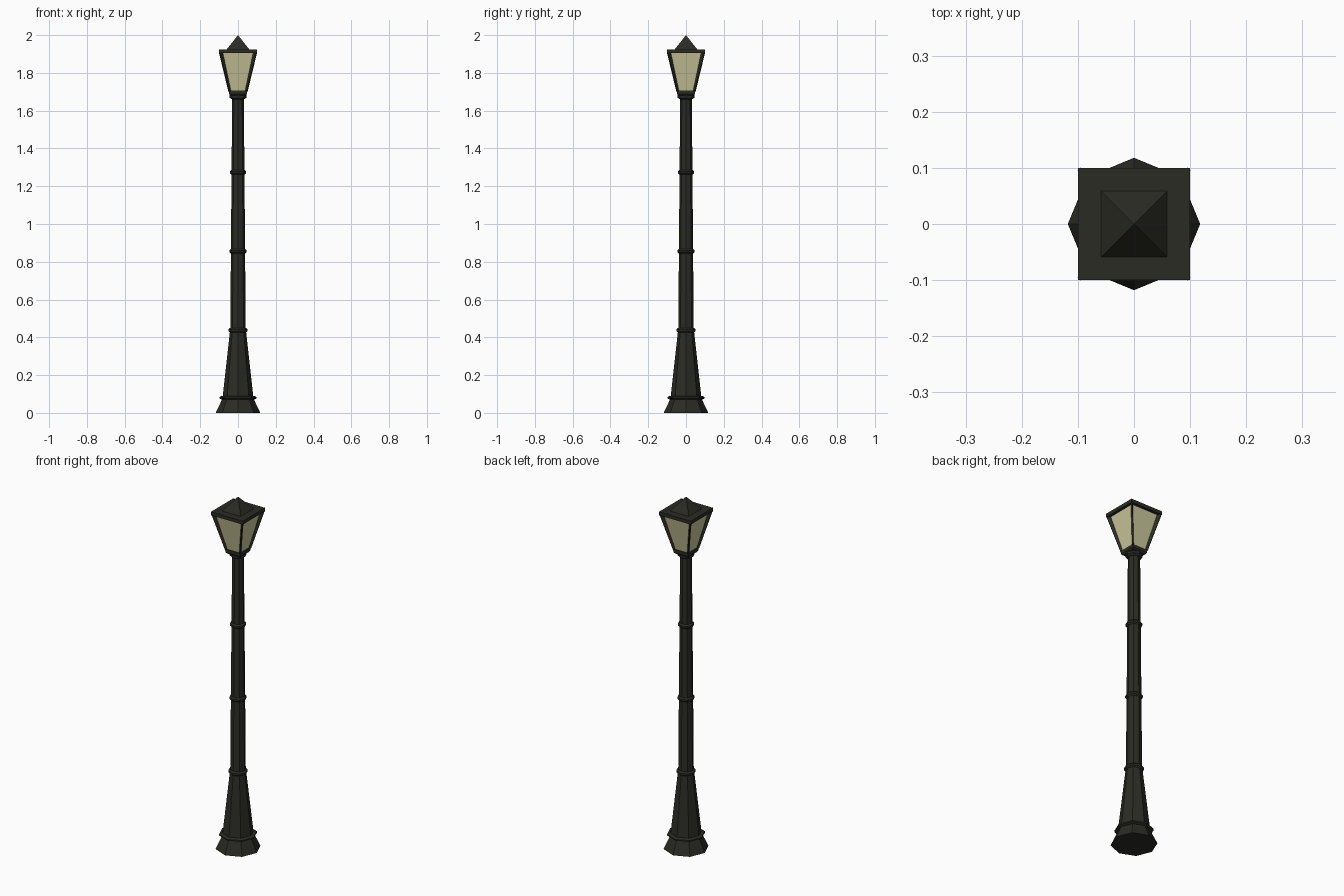
import bpy, bmesh
from math import cos, sin, pi, sqrt

if "Cube" in bpy.data.objects:
    bpy.data.objects.remove(bpy.data.objects["Cube"])


def material(name, color):
    m = bpy.data.materials.new(name)
    m.diffuse_color = (*color, 1)
    m.use_nodes = True
    m.node_tree.nodes["Principled BSDF"].inputs["Base Color"].default_value = m.diffuse_color
    return m


IRON = material("dark_iron", (0.024, 0.024, 0.018))
GLASS = material("warm_glass", (0.60, 0.58, 0.33))


def finish(name, bm, mat):
    bmesh.ops.recalc_face_normals(bm, faces=bm.faces)
    me = bpy.data.meshes.new(name)
    bm.to_mesh(me)
    bm.free()
    me.materials.append(mat)
    ob = bpy.data.objects.new(name, me)
    bpy.context.collection.objects.link(ob)
    return ob


def lathe(name, profile, sides=8, mat=IRON, turn=0.0):
    """Stack of polygon rings (radius, z), capped at both ends; radius 0 makes a tip."""
    bm = bmesh.new()
    rings = []
    for r, z in profile:
        n = sides if r > 0 else 1
        rings.append([bm.verts.new((r * cos(turn + 2 * pi * i / sides),
                                    r * sin(turn + 2 * pi * i / sides), z)) for i in range(n)])
    for a, b in zip(rings, rings[1:]):
        for i in range(sides):
            j = (i + 1) % sides
            if len(b) == 1:
                bm.faces.new((a[i], a[j], b[0]))
            else:
                bm.faces.new((a[i], a[j], b[j], b[i]))
    for ring in (rings[0], rings[-1]):
        if len(ring) > 2:
            bm.faces.new(ring)
    return finish(name, bm, mat)


def square(name, profile, mat=IRON):
    """Square stack given as (half width, z)."""
    return lathe(name, [(h * sqrt(2), z) for h, z in profile], 4, mat, pi / 4)


def band(name, r, z, h, depth):
    """Chamfered octagonal ring around the post."""
    lathe(name, [(r - depth, z - h / 2), (r, z - h / 5), (r, z + h / 5), (r - depth, z + h / 2)])


# Flared foot and tapered pedestal
lathe("foot", [(0.118, 0), (0.084, 0.072)])
lathe("pedestal", [(0.083, 0.07), (0.043, 0.43)])

# Slender post
lathe("post", [(0.041, 0.42), (0.031, 1.67)])

# Decorative bands
band("foot_band", 0.099, 0.08, 0.018, 0.012)
band("lower_band", 0.051, 0.437, 0.025, 0.009)
band("middle_band", 0.045, 0.856, 0.025, 0.008)
band("upper_band", 0.043, 1.274, 0.025, 0.008)

# Collar and lantern seat
lathe("lantern_collar", [(0.032, 1.66), (0.044, 1.668), (0.044, 1.684)])
square("lantern_seat", [(0.040, 1.680), (0.047, 1.688), (0.047, 1.706)])

# Glass body
square("lantern_glass", [(0.041, 1.70), (0.085, 1.907)], GLASS)

# Thin diagonal corner bars
outline = [(0.039, 1.70), (0.048, 1.70), (0.098, 1.907), (0.083, 1.907)]
for k in range(4):
    a = pi / 4 + k * pi / 2
    bm = bmesh.new()
    sides = []
    for t in (-0.004, 0.004):
        sides.append([bm.verts.new((h * sqrt(2) * cos(a) - t * sin(a),
                                    h * sqrt(2) * sin(a) + t * cos(a), z)) for h, z in outline])
    for s in sides:
        bm.faces.new(s)
    for i in range(4):
        j = (i + 1) % 4
        bm.faces.new((sides[0][i], sides[0][j], sides[1][j], sides[1][i]))
    finish(f"corner_bar_{k + 1}", bm, IRON)

# Roof plate and pyramid cap
square("roof_plate", [(0.1, 1.905), (0.1, 1.925)])
square("roof_cap", [(0.06, 1.924), (0, 2.0)])
